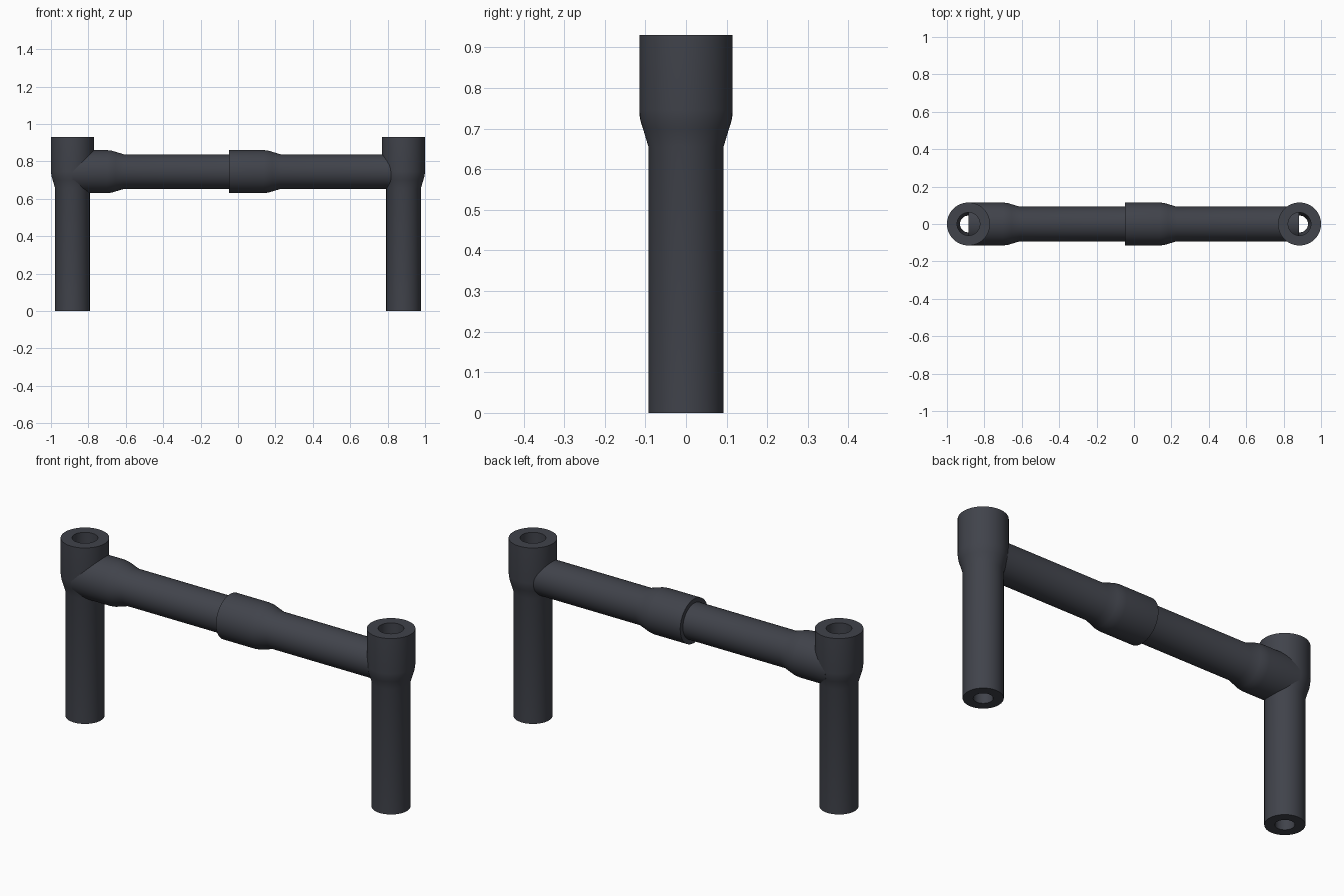
import bpy, bmesh, math
from mathutils import Matrix

if "Cube" in bpy.data.objects:
    bpy.data.objects.remove(bpy.data.objects["Cube"])

LENGTH = 0.93
SEGMENTS = 64

# Closed wall section (radius, distance along pipe): outer skin up, bore down
WALL = [(0.0925, 0.0), (0.0925, 0.655), (0.106, 0.70), (0.112, 0.72),
        (0.115, 0.745), (0.115, LENGTH), (0.061, LENGTH), (0.061, 0.745),
        (0.058, 0.715), (0.045, 0.655), (0.045, 0.0)]

paint = bpy.data.materials.new("dark_grey")
paint.diffuse_color = (0.052, 0.056, 0.07, 1)
paint.use_nodes = True
paint.node_tree.nodes["Principled BSDF"].inputs["Base Color"].default_value = paint.diffuse_color


def pipe(name, location, tilt=0.0):
    """Hollow pipe with a flared socket at its far end, starting at location."""
    bm = bmesh.new()
    rings = []
    for r, z in WALL:
        rings.append([bm.verts.new((r * math.cos(2 * math.pi * i / SEGMENTS),
                                    r * math.sin(2 * math.pi * i / SEGMENTS), z))
                      for i in range(SEGMENTS)])
    for k, ring in enumerate(rings):
        nxt = rings[(k + 1) % len(rings)]
        for i in range(SEGMENTS):
            j = (i + 1) % SEGMENTS
            bm.faces.new((ring[i], ring[j], nxt[j], nxt[i]))
    bmesh.ops.recalc_face_normals(bm, faces=bm.faces)
    bm.transform(Matrix.Rotation(tilt, 4, 'Y'))
    mesh = bpy.data.meshes.new(name)
    bm.to_mesh(mesh)
    bm.free()
    obj = bpy.data.objects.new(name, mesh)
    obj.location = location
    mesh.materials.append(paint)
    bpy.context.collection.objects.link(obj)
    bpy.ops.object.select_all(action='DESELECT')
    obj.select_set(True)
    bpy.context.view_layer.objects.active = obj
    bpy.ops.object.shade_smooth_by_angle(angle=math.radians(30))
    return obj


# Upright pipes, sockets at the top
for side, x in (("left", -0.885), ("right", 0.885)):
    pipe(side + "_upright_pipe", (x, 0, 0))

# Crossbar pipes, sockets facing left, the left one plugged into the right one
for side, x in (("left", 0.045), ("right", 0.883)):
    pipe(side + "_crossbar_pipe", (x, 0, 0.745), -math.pi / 2)
